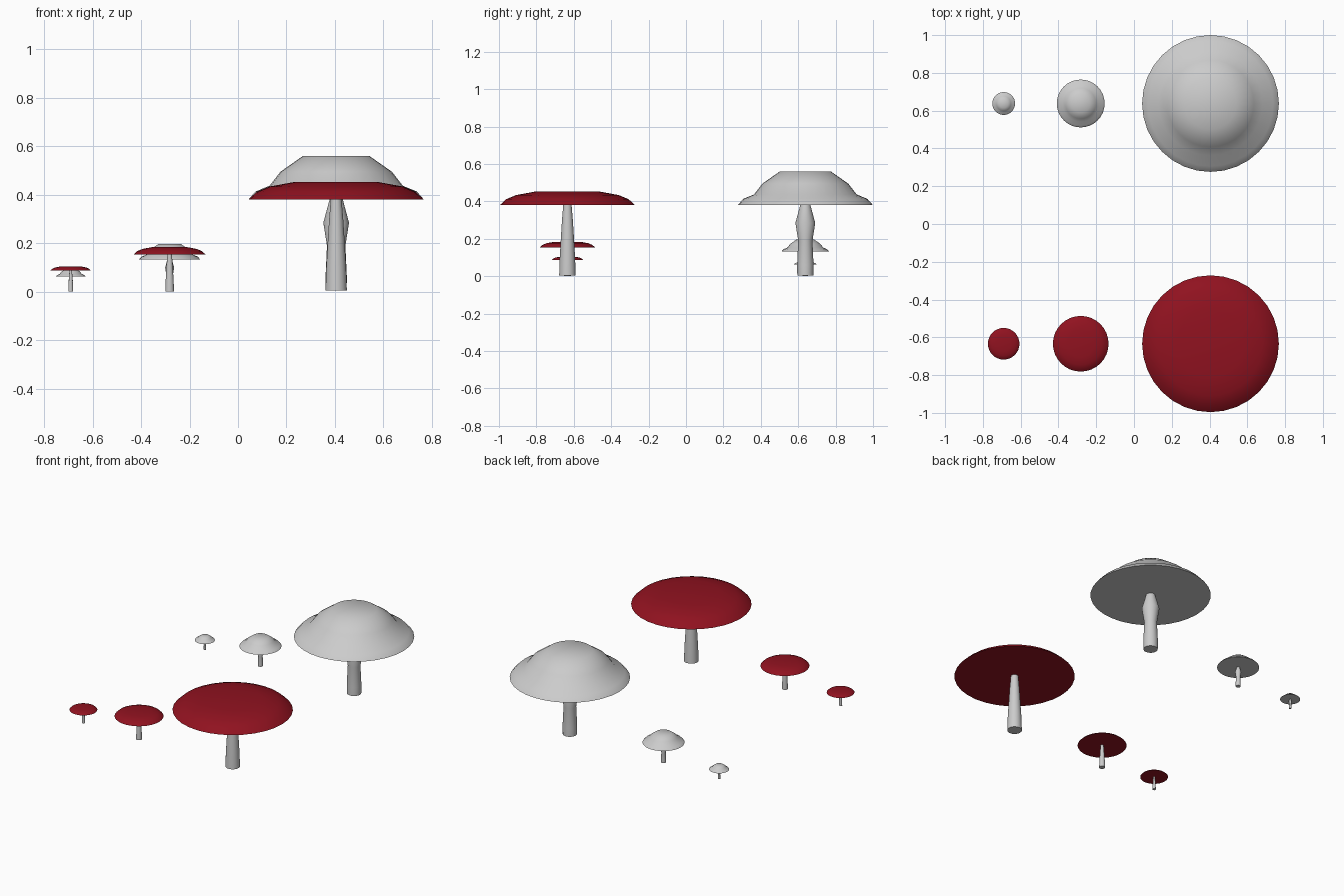
import bpy, bmesh
from math import cos, sin, tau, radians

if "Cube" in bpy.data.objects:
    bpy.data.objects.remove(bpy.data.objects["Cube"])

SEGMENTS = 32

# half profiles (radius, height) of the full-size mushrooms
RED_CAP = [(0.362, 0.38), (0.327, 0.412), (0.275, 0.434), (0.177, 0.452)]
RED_STEM = [(0.044, 0.005), (0.041, 0.10), (0.034, 0.22), (0.029, 0.30), (0.022, 0.385)]
GREY_CAP = [(0.362, 0.38), (0.332, 0.414), (0.275, 0.437), (0.23, 0.495), (0.137, 0.56)]
GREY_STEM = [(0.043, 0.005), (0.044, 0.06), (0.038, 0.19), (0.053, 0.285), (0.026, 0.385)]

red = bpy.data.materials.new("cap_red")
red.diffuse_color = (0.28, 0.006, 0.014, 1)
red.use_nodes = True
red.node_tree.nodes["Principled BSDF"].inputs["Base Color"].default_value = red.diffuse_color


def lathe(name, profile, location, scale, material=None):
    """Closed solid of revolution with fan-filled ends."""
    bm = bmesh.new()
    rings = [[bm.verts.new((r * cos(tau * i / SEGMENTS), r * sin(tau * i / SEGMENTS), z))
              for i in range(SEGMENTS)] for r, z in profile]
    bottom = bm.verts.new((0, 0, profile[0][1]))
    top = bm.verts.new((0, 0, profile[-1][1]))
    for i in range(SEGMENTS):
        j = (i + 1) % SEGMENTS
        for a, b in zip(rings, rings[1:]):
            bm.faces.new((a[i], a[j], b[j], b[i]))
        bm.faces.new((bottom, rings[0][j], rings[0][i]))
        bm.faces.new((top, rings[-1][i], rings[-1][j]))
    bmesh.ops.scale(bm, vec=(scale,) * 3, verts=bm.verts)
    mesh = bpy.data.meshes.new(name)
    bm.to_mesh(mesh)
    bm.free()
    obj = bpy.data.objects.new(name, mesh)
    obj.location = location
    if material:
        mesh.materials.append(material)
    bpy.context.collection.objects.link(obj)
    # smooth body, crisp rim and base
    bpy.ops.object.select_all(action='DESELECT')
    obj.select_set(True)
    bpy.context.view_layer.objects.active = obj
    bpy.ops.object.shade_smooth_by_angle(angle=radians(65))


# front row red, back row grey: large, medium, small
SIZES = ["large", "medium", "small"]
X = [0.405, -0.282, -0.69]
ROWS = [("red", -0.634, (1, 0.407, 0.231), RED_CAP, RED_STEM, red),
        ("grey", 0.638, (1, 0.35, 0.167), GREY_CAP, GREY_STEM, None)]

for row, y, scales, cap, stem, material in ROWS:
    for size, x, s in zip(SIZES, X, scales):
        lathe(f"{size}_{row}_mushroom_cap", cap, (x, y, 0), s, material)
        lathe(f"{size}_{row}_mushroom_stem", stem, (x, y, 0), s)
